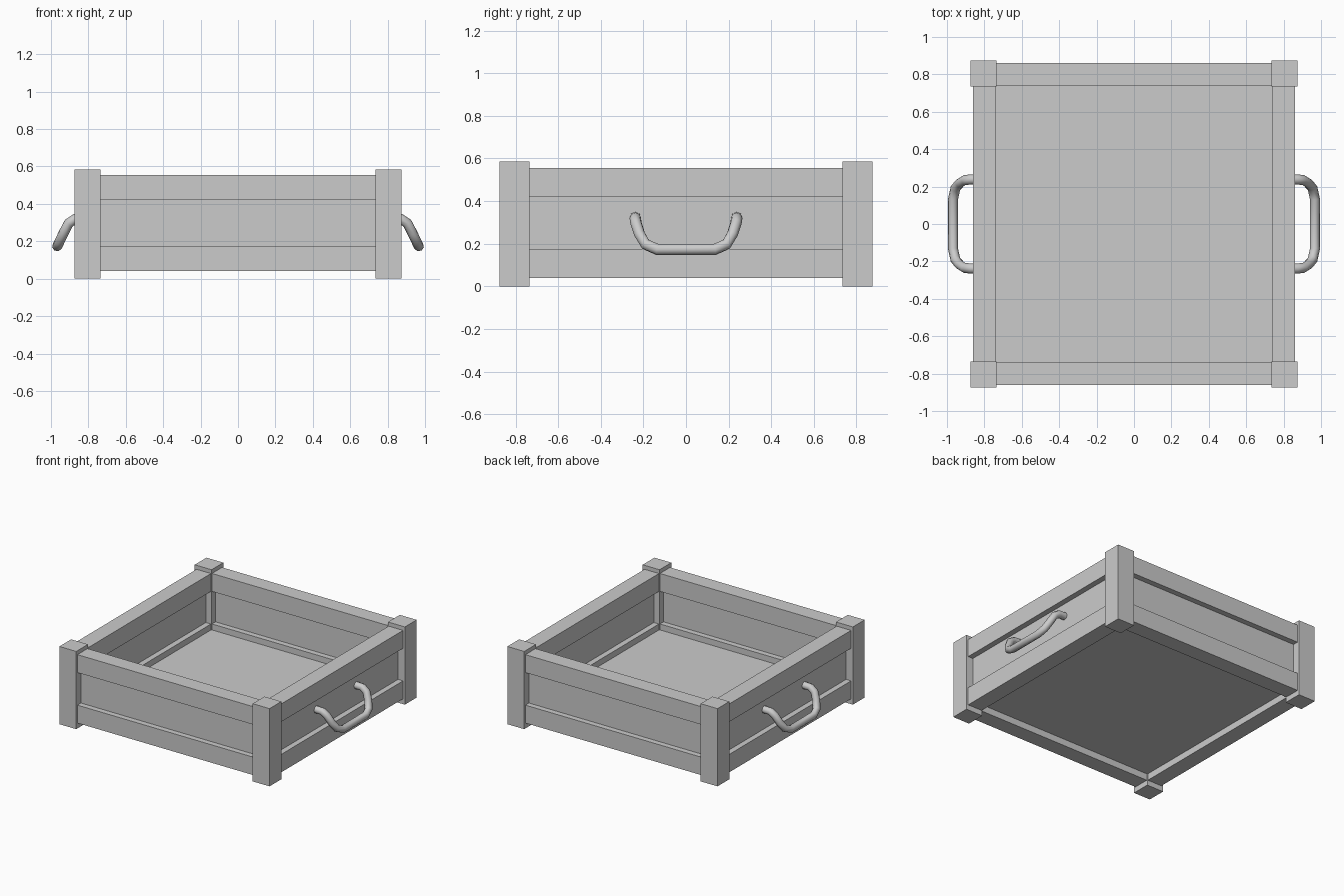
import bpy
import math
from mathutils import Matrix, Vector

if "Cube" in bpy.data.objects:
    bpy.data.objects.remove(bpy.data.objects["Cube"], do_unlink=True)

grey = bpy.data.materials.new("plain_grey")
grey.use_nodes = True
grey.diffuse_color = (0.6, 0.6, 0.6, 1)
grey.node_tree.nodes["Principled BSDF"].inputs["Base Color"].default_value = (0.6, 0.6, 0.6, 1)


def box(name, low, high, turn=0):
    """Box between two corners, turned about the vertical axis."""
    low, high = Vector(low), Vector(high)
    bpy.ops.mesh.primitive_cube_add(size=1)
    ob = bpy.context.object
    ob.name = name
    place = Matrix.Translation((low + high) / 2) @ Matrix.Diagonal((*(high - low), 1))
    ob.data.transform(Matrix.Rotation(turn, 4, "Z") @ place)
    ob.data.materials.append(grey)
    return ob


POST_IN, POST_OUT, POST_TOP = 0.735, 0.875, 0.585
RAIL_IN, RAIL_OUT = 0.74, 0.86
PANEL_IN, PANEL_OUT = 0.782, 0.818
LOW, LEDGE, UPPER, TOP = 0.04, 0.175, 0.42, 0.555

# Four walls, each with a corner post, two rails and a recessed panel
for i, side in enumerate(("front", "left", "back", "right")):
    turn = i * math.pi / 2
    box(side + "_corner_post", (POST_IN, -POST_OUT, 0), (POST_OUT, -POST_IN, POST_TOP), turn)
    box(side + "_lower_rail", (-POST_IN, -RAIL_OUT, LOW), (POST_IN, -RAIL_IN, LEDGE), turn)
    box(side + "_upper_rail", (-POST_IN, -RAIL_OUT, UPPER), (POST_IN, -RAIL_IN, TOP), turn)
    box(side + "_panel", (-POST_IN, -PANEL_OUT, LEDGE), (POST_IN, -PANEL_IN, UPPER), turn)

# Floor board
box("floor", (-RAIL_IN, -RAIL_IN, 0.09), (RAIL_IN, RAIL_IN, 0.13))

# Drooping tube handles on the left and right walls
half = [(0.81, 0.238, 0.322), (0.87, 0.238, 0.32), (0.905, 0.235, 0.297),
        (0.932, 0.218, 0.245), (0.955, 0.19, 0.197), (0.967, 0.135, 0.173)]
path = half + [(x, -y, z) for x, y, z in reversed(half)]
for name, sign in (("left_handle", 1), ("right_handle", -1)):
    curve = bpy.data.curves.new(name, "CURVE")
    curve.dimensions = "3D"
    curve.bevel_depth = 0.027
    curve.bevel_resolution = 2
    curve.use_fill_caps = True
    spline = curve.splines.new("POLY")
    spline.points.add(len(path) - 1)
    for point, (x, y, z) in zip(spline.points, path):
        point.co = (sign * x, sign * y, z, 1)
    curve.materials.append(grey)
    handle = bpy.data.objects.new(name, curve)
    bpy.context.collection.objects.link(handle)
    bpy.ops.object.select_all(action="DESELECT")
    handle.select_set(True)
    bpy.context.view_layer.objects.active = handle
    bpy.ops.object.convert(target="MESH")
    bpy.ops.object.shade_smooth_by_angle(angle=math.radians(50))
